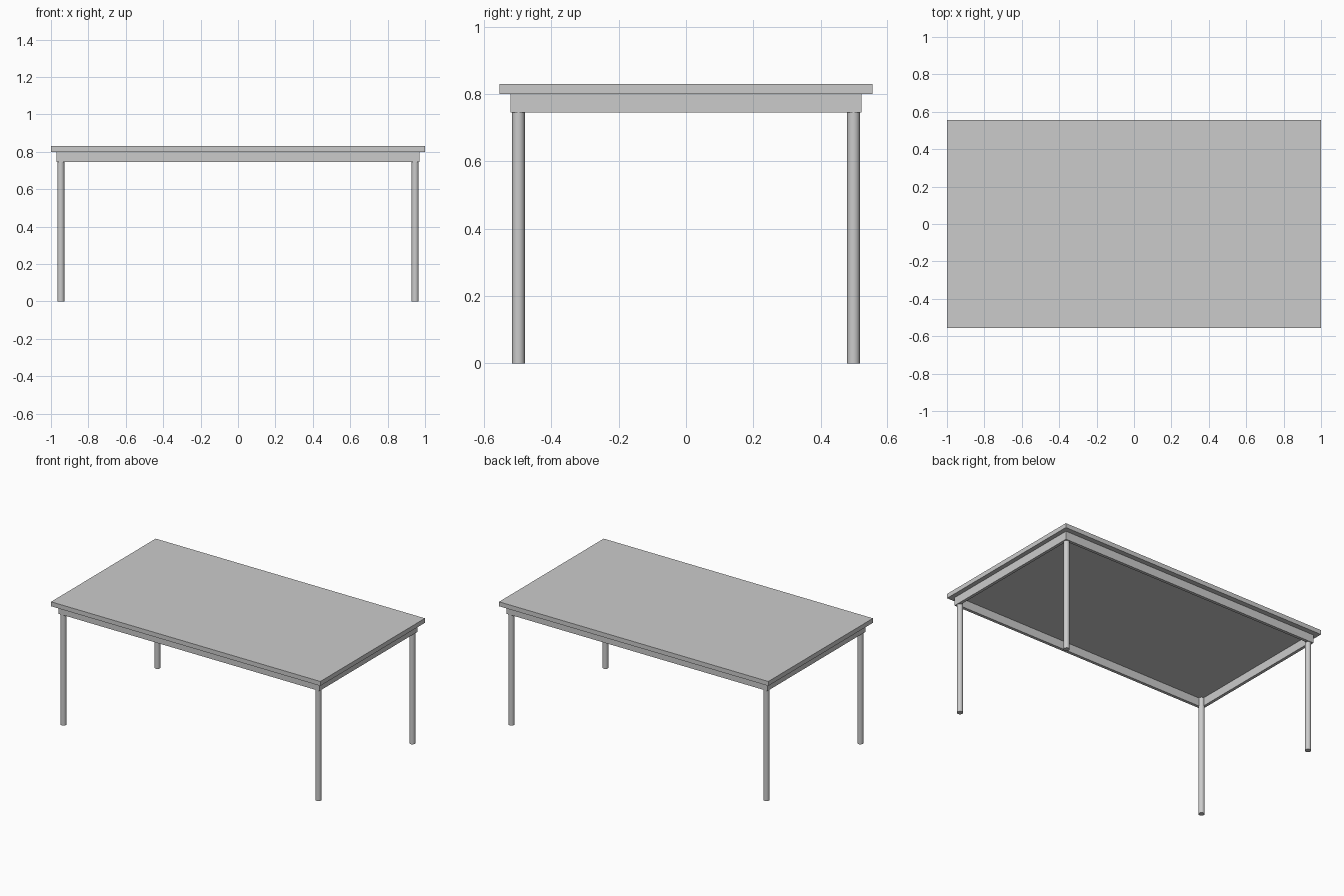
import bpy

if "Cube" in bpy.data.objects:
    bpy.data.objects.remove(bpy.data.objects["Cube"])

TOP_Z, UNDER_Z, APRON_Z = 0.83, 0.80, 0.745
AX, AY, T = 0.97, 0.521, 0.02      # apron outer half sizes and board thickness
LX, LY, R = 0.947, 0.498, 0.019    # leg centres and radius


def box(name, x0, x1, y0, y1, z0, z1):
    bpy.ops.mesh.primitive_cube_add(
        size=1, location=((x0 + x1) / 2, (y0 + y1) / 2, (z0 + z1) / 2))
    ob = bpy.context.object
    ob.name = name
    ob.scale = (x1 - x0, y1 - y0, z1 - z0)
    bpy.ops.object.transform_apply(location=False, rotation=False, scale=True)
    return ob


# Table top
box("table_top", -1, 1, -0.555, 0.555, UNDER_Z, TOP_Z)

# Apron frame: long boards front and back, short boards between them
box("front_apron", -AX, AX, -AY, -AY + T, APRON_Z, UNDER_Z)
box("back_apron", -AX, AX, AY - T, AY, APRON_Z, UNDER_Z)
box("left_apron", -AX, -AX + T, -AY + T, AY - T, APRON_Z, UNDER_Z)
box("right_apron", AX - T, AX, -AY + T, AY - T, APRON_Z, UNDER_Z)

# Round legs running up inside the apron corners
for side, sx in (("left", -1), ("right", 1)):
    for end, sy in (("front", -1), ("back", 1)):
        bpy.ops.mesh.primitive_cylinder_add(
            vertices=16, radius=R, depth=UNDER_Z,
            location=(sx * LX, sy * LY, UNDER_Z / 2))
        bpy.context.object.name = f"{end}_{side}_leg"
        bpy.ops.object.shade_smooth_by_angle()
